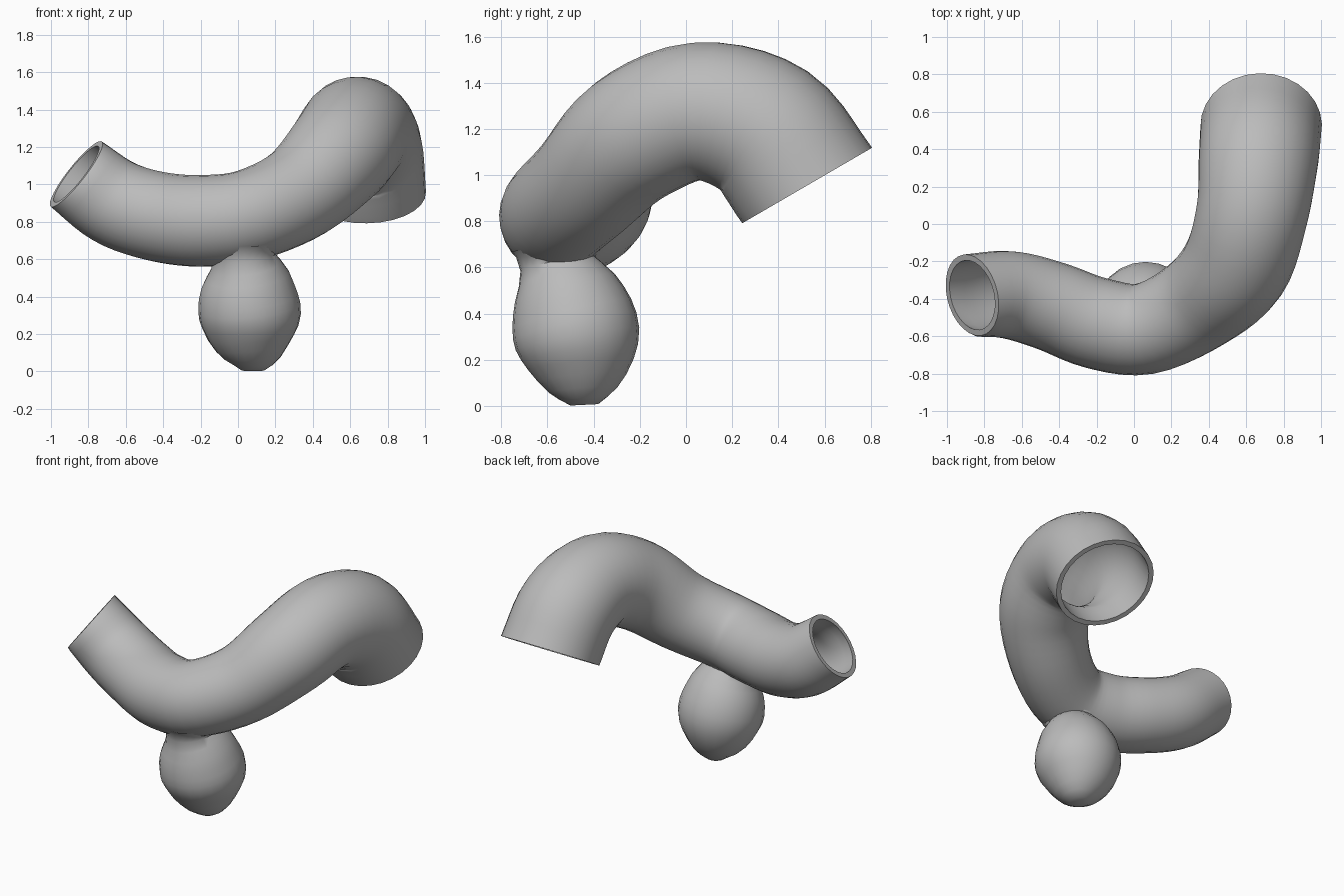
import bpy, bmesh, math
from mathutils import Vector

cube = bpy.data.objects.get("Cube")
if cube:
    bpy.data.objects.remove(cube)

grey = bpy.data.materials.new("plain grey")
grey.use_nodes = True
COLOUR = (0.5, 0.5, 0.5, 1)
grey.diffuse_color = COLOUR
grey.node_tree.nodes["Principled BSDF"].inputs["Base Color"].default_value = COLOUR


def make_object(name, bm):
    bmesh.ops.recalc_face_normals(bm, faces=bm.faces)
    mesh = bpy.data.meshes.new(name)
    bm.to_mesh(mesh)
    bm.free()
    mesh.materials.append(grey)
    obj = bpy.data.objects.new(name, mesh)
    bpy.context.collection.objects.link(obj)
    bpy.ops.object.select_all(action='DESELECT')
    obj.select_set(True)
    bpy.context.view_layer.objects.active = obj
    bpy.ops.object.shade_smooth_by_angle(angle=math.radians(45))


def bridge(bm, rings):
    n = len(rings[0])
    for a, b in zip(rings, rings[1:]):
        for i in range(n):
            j = (i + 1) % n
            bm.faces.new((a[i], a[j], b[j], b[i]))


def spline(points, steps):
    """Catmull-Rom samples through (x, y, z, radius) points."""
    pts = [Vector(p) for p in points]
    pts = [2 * pts[0] - pts[1]] + pts + [2 * pts[-1] - pts[-2]]
    out = []
    for a, b, c, d in zip(pts, pts[1:], pts[2:], pts[3:]):
        for s in range(steps):
            t = s / steps
            out.append(0.5 * (2 * b + (c - a) * t + (2 * a - 5 * b + 4 * c - d) * t**2
                              + (3 * b - a - 3 * c + d) * t**3))
    return out + [pts[-2]]


def sweep(bm, samples, start_dir, end_dir, sides, inset=0.0):
    """Rings along the samples, turned without twist; ends cut square to given directions."""
    centres = [s.to_3d() for s in samples]
    tangents = [(b - a).normalized() for a, b in zip(centres, centres[2:])]
    tangents = [Vector(start_dir).normalized()] + tangents + [Vector(end_dir).normalized()]
    side = tangents[0].orthogonal().normalized()
    rings = []
    for s, c, t in zip(samples, centres, tangents):
        side = (side - t * side.dot(t)).normalized()
        up = t.cross(side)
        ring = []
        for k in range(sides):
            a = math.tau * k / sides
            offset = side * math.cos(a) + up * math.sin(a)
            ring.append(bm.verts.new(c + (s.w - inset) * offset))
        rings.append(ring)
    bridge(bm, rings)
    return rings


# Hollow bent pipe: outer skin, inner skin and a flat rim at each open end
path = spline([
    (-0.865, -0.38, 1.055, 0.222),
    (-0.66, -0.38, 0.905, 0.235),
    (-0.44, -0.44, 0.83, 0.24),
    (-0.20, -0.53, 0.805, 0.245),
    (0.06, -0.56, 0.835, 0.245),
    (0.335, -0.43, 0.96, 0.258),
    (0.54, -0.23, 1.16, 0.29),
    (0.63, 0.05, 1.275, 0.30),
    (0.665, 0.34, 1.19, 0.32),
    (0.68, 0.525, 0.955, 0.325),
], 5)
ends = ((0.76, 0.2, -0.6), (0, 0.5, -0.86))
bm = bmesh.new()
outer = sweep(bm, path, *ends, 28)
inner = sweep(bm, path, *ends, 28, inset=0.032)
for end in (0, -1):
    bridge(bm, [outer[end], inner[end]])
make_object("bent_pipe", bm)

# Bulb hanging from a pinched neck that flares into the underside of the pipe
bulb = spline([
    (0.035, -0.56, 0.69, 0.20),
    (0.035, -0.555, 0.615, 0.165),
    (0.05, -0.525, 0.51, 0.225),
    (0.055, -0.495, 0.40, 0.265),
    (0.065, -0.47, 0.29, 0.272),
    (0.07, -0.455, 0.18, 0.23),
    (0.08, -0.445, 0.07, 0.15),
    (0.08, -0.44, 0.005, 0.06),
], 2)
bm = bmesh.new()
rings = sweep(bm, bulb, (0, 0.1, -1), (0, 0.05, -1), 24)
bm.faces.new(rings[-1])
make_object("hanging_bulb", bm)
